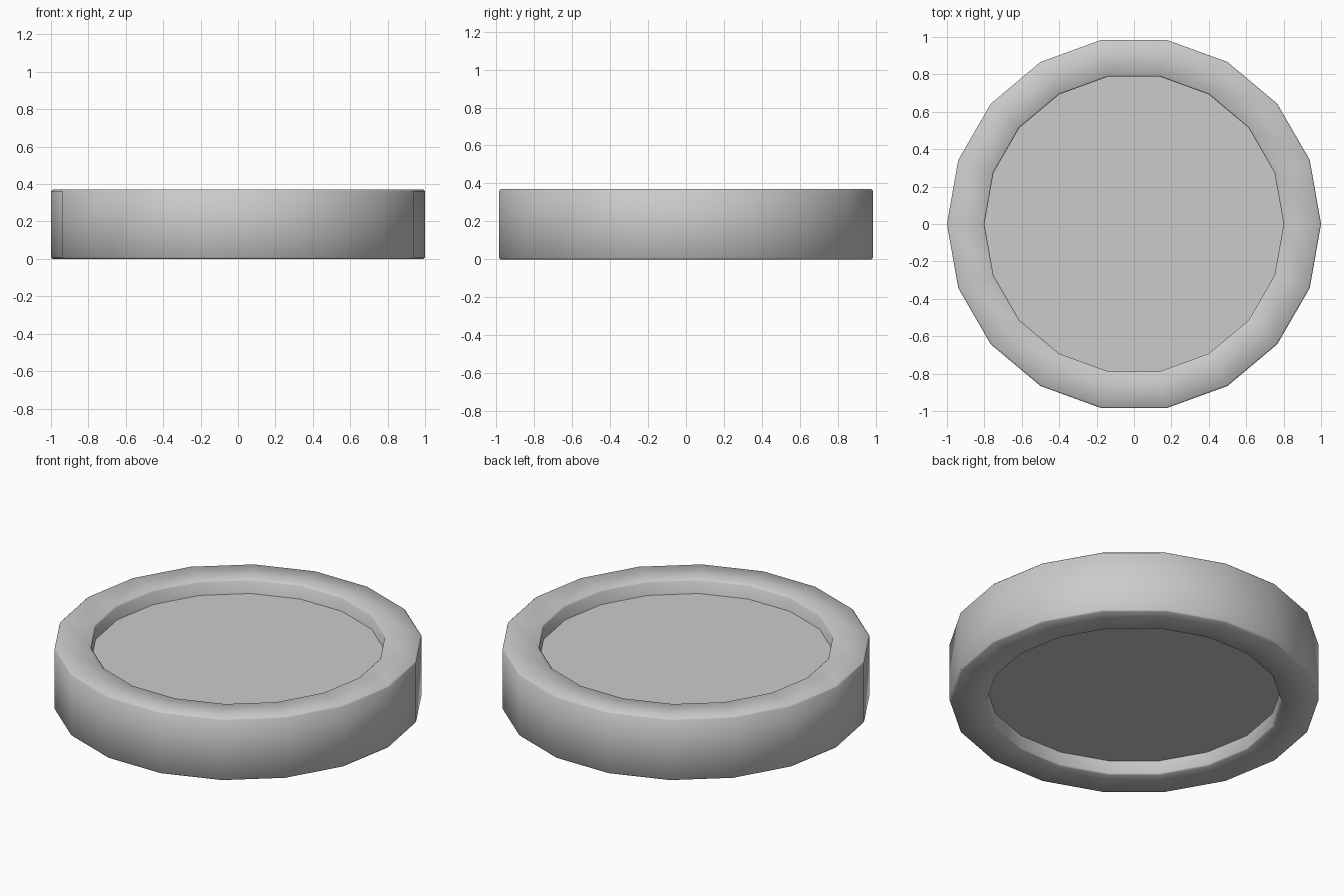
import bpy, bmesh
from math import cos, sin, pi, radians

if "Cube" in bpy.data.objects:
    bpy.data.objects.remove(bpy.data.objects["Cube"])

SIDES = 18


def lathe(name, profile, closed):
    """Revolve a (radius, z) profile; open profiles get capped at both ends."""
    bm = bmesh.new()
    rings = [[bm.verts.new((r * cos(2 * pi * i / SIDES), r * sin(2 * pi * i / SIDES), z))
              for i in range(SIDES)] for r, z in profile]
    pairs = list(zip(rings, rings[1:]))
    if closed:
        pairs.append((rings[-1], rings[0]))
    else:
        bm.faces.new(rings[0])
        bm.faces.new(rings[-1])
    for a, b in pairs:
        for i in range(SIDES):
            j = (i + 1) % SIDES
            bm.faces.new((a[i], a[j], b[j], b[i]))
    bmesh.ops.recalc_face_normals(bm, faces=bm.faces)
    mesh = bpy.data.meshes.new(name)
    bm.to_mesh(mesh)
    bm.free()
    obj = bpy.data.objects.new(name, mesh)
    bpy.context.collection.objects.link(obj)
    return obj


def smooth(obj, angle):
    bpy.ops.object.select_all(action='DESELECT')
    obj.select_set(True)
    bpy.context.view_layer.objects.active = obj
    bpy.ops.object.shade_smooth_by_angle(angle=radians(angle))


# Outer ring with slightly chamfered rims
R, r, h, c = 1.0, 0.80, 0.37, 0.008
rim = lathe("outer_ring", [
    (R - c, 0), (R, c), (R, h - c), (R - c, h),
    (r + c, h), (r, h - c), (r, c), (r + c, 0)], True)
smooth(rim, 60)

# Recessed disc filling the ring
disc = lathe("inner_disc", [(r, 0.085), (r, h - 0.085)], False)
smooth(disc, 30)
